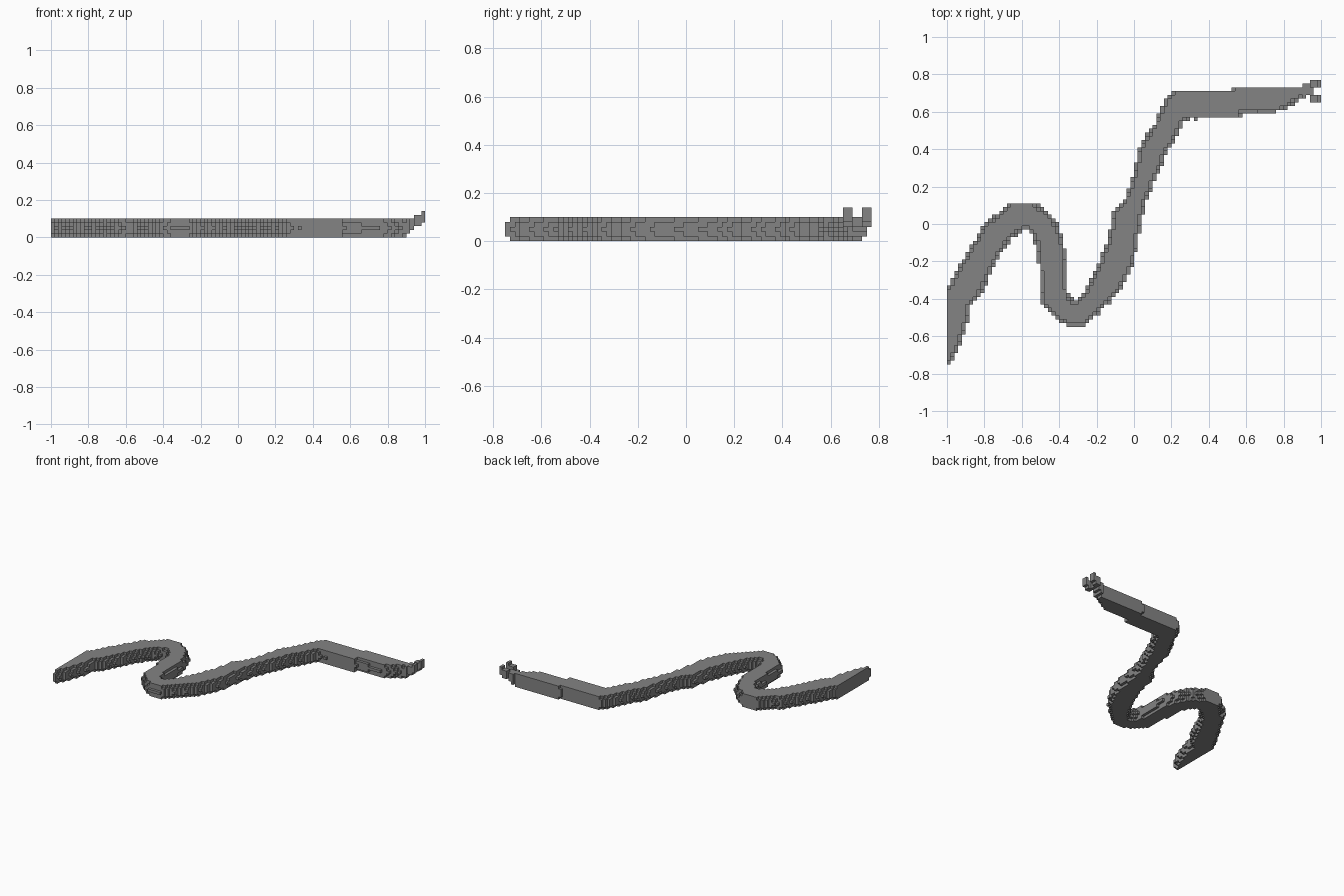
import bpy, bmesh, math
from mathutils import Vector
from mathutils.geometry import intersect_point_line

if "Cube" in bpy.data.objects:
    bpy.data.objects.remove(bpy.data.objects["Cube"], do_unlink=True)

CELL = 0.02

grey = bpy.data.materials.new("stone_grey")
grey.use_nodes = True
colour = (0.23, 0.23, 0.23, 1)
grey.diffuse_color = colour
grey.node_tree.nodes["Principled BSDF"].inputs["Base Color"].default_value = colour

# The two banks of the winding body, from the cut end to the forked end
north_bank = [(-1.1, -.48), (-1, -.34), (-.92, -.2), (-.8, 0), (-.66, .12), (-.53, .12),
              (-.46, .06), (-.4, -.01), (-.37, -.12), (-.35, -.37), (-.32, -.41),
              (-.26, -.35), (-.2, -.23), (-.14, -.08), (-.11, .07), (-.05, .14),
              (0, .28), (.03, .42), (.11, .54), (.16, .66), (.21, .72), (.51, .72),
              (.52, .74), (.89, .74), (.9, .76), (.94, .76), (.96, .74)]
south_bank = [(-1.1, -.84), (-1, -.77), (-.94, -.68), (-.89, -.53), (-.88, -.45),
              (-.82, -.38), (-.77, -.28), (-.72, -.16), (-.65, -.08), (-.59, -.03),
              (-.56, -.04), (-.52, -.12), (-.51, -.22), (-.49, -.43), (-.41, -.51),
              (-.36, -.545), (-.26, -.545), (-.2, -.49), (-.11, -.4), (-.05, -.32),
              (0, -.21), (.02, -.1), (.06, .1), (.13, .27), (.18, .39), (.24, .48),
              (.28, .56), (.56, .56), (.58, .59), (.77, .6), (.84, .63), (.9, .68),
              (.94, .68), (.96, .7)]
outline = [Vector(p) for p in north_bank + south_bank[::-1]]
edges = list(zip(outline, outline[1:] + outline[:1]))


def depth_inside(p):
    """Distance from the outline, negative outside it."""
    inside, best = False, math.inf
    for a, b in edges:
        if (a.y > p.y) != (b.y > p.y):
            if p.x < a.x + (p.y - a.y) * (b.x - a.x) / (b.y - a.y):
                inside = not inside
        near, t = intersect_point_line(p, a, b)
        near = a.lerp(b, min(max(t, 0), 1))
        best = min(best, (p - near.to_2d()).length)
    return best if inside else -best


def fill_cells():
    """Rounded stack of five layers, with the underside rising at the fork."""
    insets = (.018, .006, 0, .006, .018)
    cells = set()
    for i in range(-50, 50):
        for j in range(-39, 39):
            x = (i + .5) * CELL
            depth = depth_inside(Vector((x, (j + .5) * CELL - .01)))
            lift = max(0, math.ceil((x - .9) / CELL))
            for k, inset in enumerate(insets):
                if depth > (0 if x > .9 else inset) and k >= lift:
                    cells.add((i, j, k))
    return cells


def make_block_object(name, cells, y_shift):
    """Skin a set of cells, keeping only the outer faces."""
    bm = bmesh.new()
    verts = {}

    def corner(c):
        if c not in verts:
            verts[c] = bm.verts.new((c[0] * CELL, c[1] * CELL + y_shift, c[2] * CELL))
        return verts[c]

    for cell in cells:
        for axis in range(3):
            u, v = (axis + 1) % 3, (axis + 2) % 3
            for side in (0, 1):
                other = list(cell)
                other[axis] += 2 * side - 1
                if tuple(other) in cells:
                    continue
                ring = []
                for du, dv in ((0, 0), (1, 0), (1, 1), (0, 1)):
                    c = list(cell)
                    c[axis] += side
                    c[u] += du
                    c[v] += dv
                    ring.append(corner(tuple(c)))
                bm.faces.new(ring if side else ring[::-1])
    bmesh.ops.dissolve_limit(bm, angle_limit=.01, verts=bm.verts[:], edges=bm.edges[:])
    bmesh.ops.triangulate(bm, faces=[f for f in bm.faces if len(f.verts) > 4])
    mesh = bpy.data.meshes.new(name)
    bm.to_mesh(mesh)
    bm.free()
    mesh.materials.append(grey)
    obj = bpy.data.objects.new(name, mesh)
    bpy.context.collection.objects.link(obj)
    return obj


# Winding body
make_block_object("winding_body", fill_cells(), -.01)

# Two raised prongs at the forked end, each a step up and a taller tip
for name, row in (("left_prong", 37), ("right_prong", 33)):
    prong = {(i, j, k) for i in range(47, 50) for j in (row, row + 1)
             for k in (range(4, 7) if i == 49 else range(3, 6))}
    make_block_object(name, prong, -.01)
